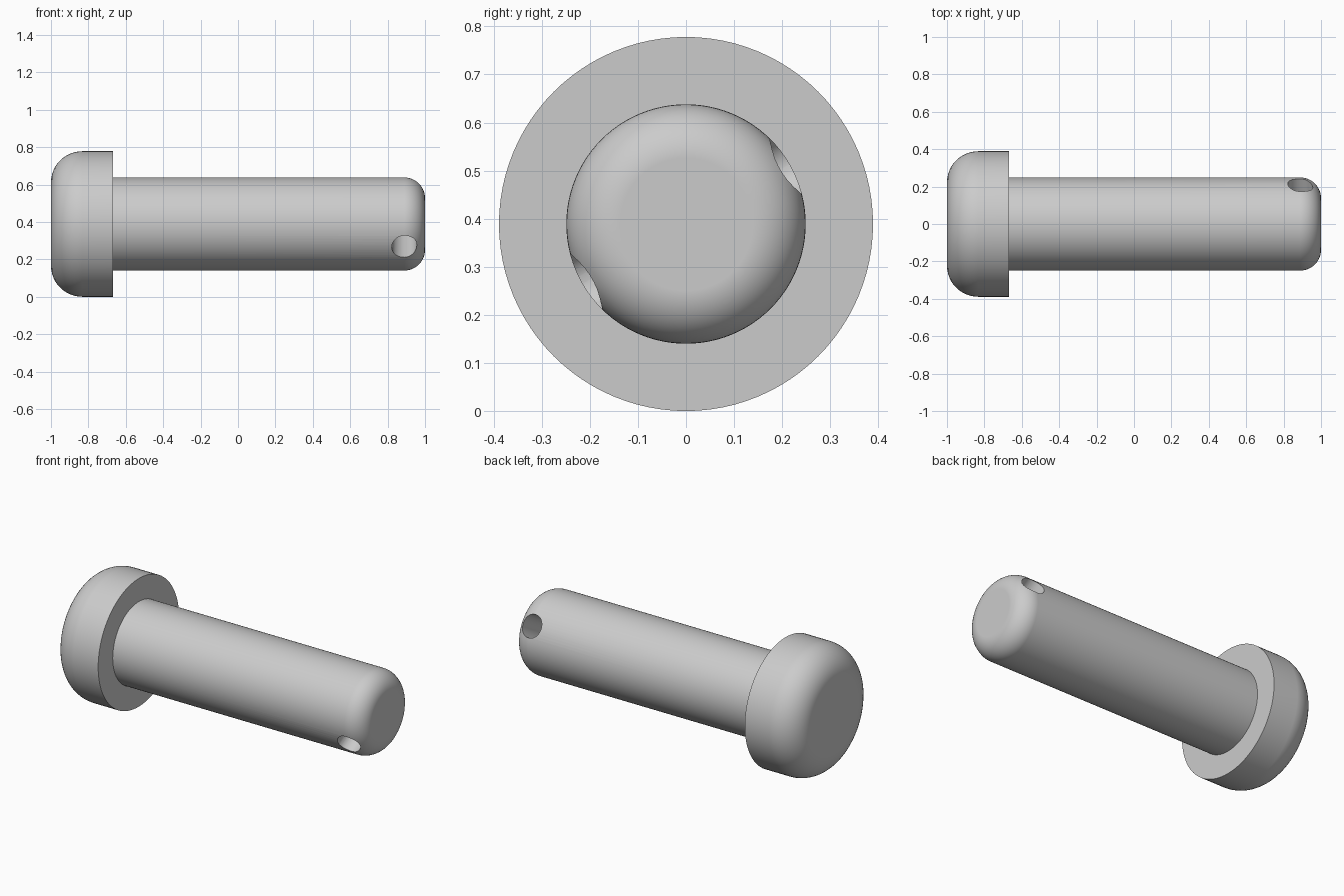
import bpy, bmesh
from math import sin, cos, pi, radians
from mathutils import Matrix, Vector

if "Cube" in bpy.data.objects:
    bpy.data.objects.remove(bpy.data.objects["Cube"])

HEAD_R, SHANK_R, HOLE_R = 0.389, 0.249, 0.067
HEAD_ROUND, END_ROUND = 0.167, 0.111
SHOULDER_X = -0.667
SEGMENTS, STEPS = 96, 12

steel = bpy.data.materials.new("grey steel")
steel.use_nodes = True
grey = (0.6, 0.6, 0.6, 1)
steel.diffuse_color = grey
steel.node_tree.nodes["Principled BSDF"].inputs["Base Color"].default_value = grey


def new_object(name, bm):
    mesh = bpy.data.meshes.new(name)
    bmesh.ops.recalc_face_normals(bm, faces=bm.faces)
    bm.to_mesh(mesh)
    bm.free()
    mesh.materials.append(steel)
    obj = bpy.data.objects.new(name, mesh)
    bpy.context.collection.objects.link(obj)
    return obj


def rounded_edge(end_x, radius, size):
    """Quarter arc from the flat end face to the cylinder wall, as (x, r)."""
    side = 1 if end_x > 0 else -1
    angles = [pi / 2 * i / STEPS for i in range(STEPS + 1)]
    return [(end_x - side * size * (1 - cos(a)), radius - size + size * sin(a))
            for a in angles]


# Pin: one turned profile with a rounded head and a rounded tip
profile = rounded_edge(-1, HEAD_R, HEAD_ROUND)
profile += [(SHOULDER_X, HEAD_R), (SHOULDER_X, SHANK_R)]
profile += reversed(rounded_edge(1, SHANK_R, END_ROUND))
bm = bmesh.new()
rings = []
for x, r in profile:
    turn = [2 * pi * i / SEGMENTS for i in range(SEGMENTS)]
    rings.append([bm.verts.new((x, r * cos(t), r * sin(t) + HEAD_R)) for t in turn])
for a, b in zip(rings, rings[1:]):
    for i in range(SEGMENTS):
        j = (i + 1) % SEGMENTS
        bm.faces.new((a[i], a[j], b[j], b[i]))
bm.faces.new(rings[0])
bm.faces.new(rings[-1])
pin = new_object("clevis_pin", bm)

# Cross hole: tilted cylinder drilled through near the tip
bm = bmesh.new()
bmesh.ops.create_cone(bm, cap_ends=True, segments=48, radius1=HOLE_R,
                      radius2=HOLE_R, depth=1)
axis = Vector((0, cos(radians(30)), sin(radians(30))))
tilt = axis.to_track_quat('Z', 'X').to_matrix().to_4x4()
bm.transform(Matrix.Translation((0.889, 0, HEAD_R)) @ tilt)
drill = new_object("hole_cutter", bm)
drill.hide_render = True
drill.hide_viewport = True

cut = pin.modifiers.new("cross_hole", 'BOOLEAN')
cut.operation = 'DIFFERENCE'
cut.solver = 'EXACT'
cut.object = drill

# Bake the cut, then smooth with sharp edges kept
bpy.context.view_layer.objects.active = pin
pin.select_set(True)
bpy.ops.object.modifier_apply(modifier=cut.name)
bpy.data.objects.remove(drill)
bpy.ops.object.shade_smooth_by_angle(angle=radians(30))
weighted = pin.modifiers.new("even_shading", 'WEIGHTED_NORMAL')
weighted.keep_sharp = True
